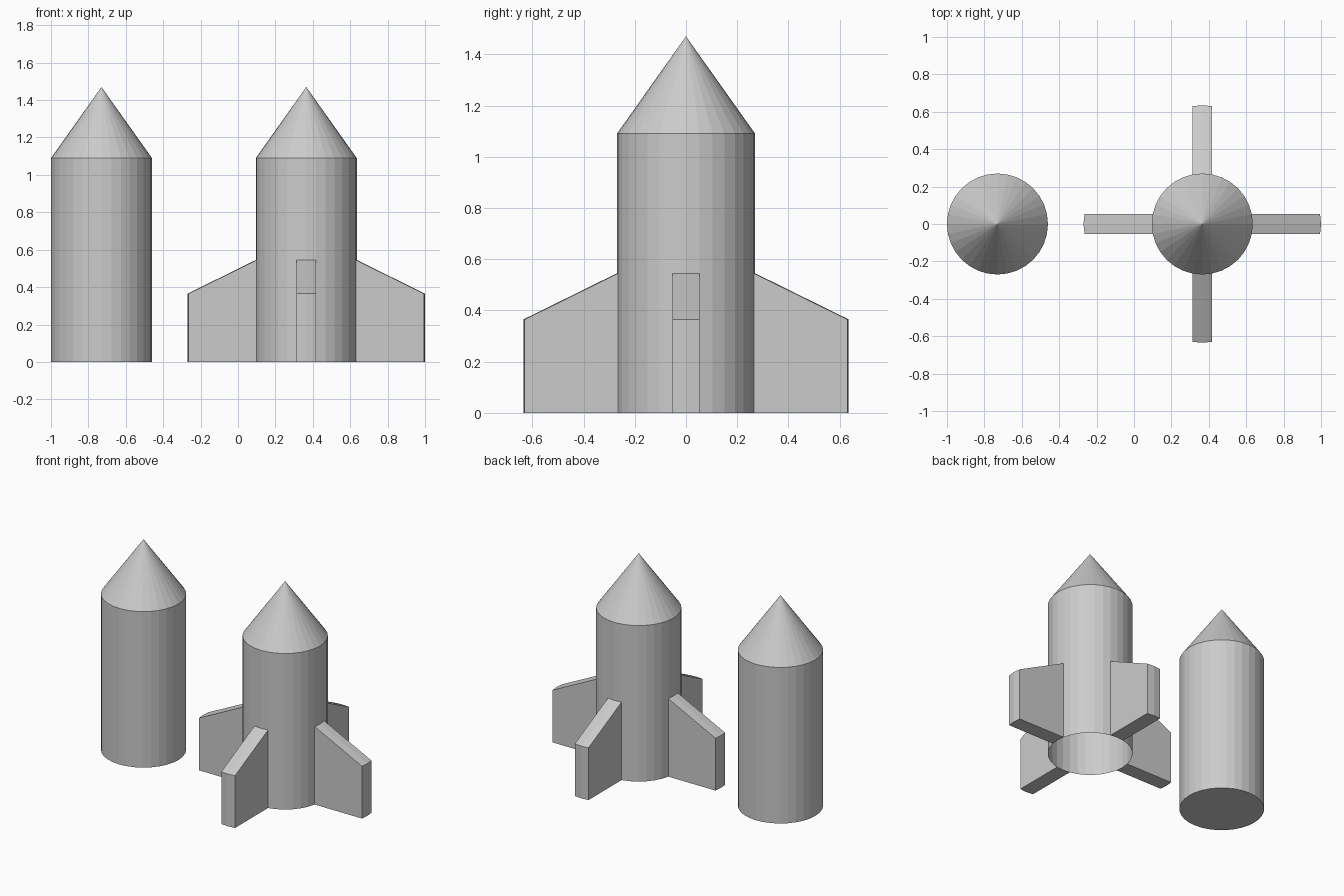
import bpy, bmesh, math
from mathutils import Matrix

if "Cube" in bpy.data.objects:
    bpy.data.objects.remove(bpy.data.objects["Cube"], do_unlink=True)

SIDES = 32
RADIUS, SHOULDER, TIP = 0.27, 1.09, 1.47
FIN_REACH, FIN_HALF = 0.635, 0.0525

grey = bpy.data.materials.new("light_grey")
grey.use_nodes = True
grey.diffuse_color = (0.6, 0.6, 0.6, 1)
grey.node_tree.nodes["Principled BSDF"].inputs["Base Color"].default_value = grey.diffuse_color


def add_object(name, bm, x):
    mesh = bpy.data.meshes.new(name)
    bm.to_mesh(mesh)
    bm.free()
    mesh.materials.append(grey)
    obj = bpy.data.objects.new(name, mesh)
    obj.location.x = x
    bpy.context.collection.objects.link(obj)


def add_rocket(name, x, closed):
    # Faceted tube, with or without a base disc
    def ring(bm, z):
        return [bm.verts.new((RADIUS * math.cos(a), RADIUS * math.sin(a), z))
                for a in (i * math.tau / SIDES for i in range(SIDES))]

    bm = bmesh.new()
    low, high = ring(bm, 0), ring(bm, SHOULDER)
    for i in range(SIDES):
        j = (i + 1) % SIDES
        bm.faces.new((low[i], low[j], high[j], high[i]))
    if closed:
        bm.faces.new(low[::-1])
    add_object(name + "_body", bm, x)

    # Pointed nose
    bm = bmesh.new()
    rim = ring(bm, SHOULDER)
    point = bm.verts.new((0, 0, TIP))
    for i in range(SIDES):
        bm.faces.new((rim[i], rim[(i + 1) % SIDES], point))
    add_object(name + "_nose", bm, x)


def add_fin(name, x, turn):
    # Three upright slices; the outer two are pulled in to follow the round facets
    bm = bmesh.new()
    inset = FIN_HALF * math.tan(math.pi / SIDES)
    slices = []
    for y in (-FIN_HALF, 0, FIN_HALF):
        dx = inset if y else 0
        outline = [(RADIUS, 0), (FIN_REACH, 0), (FIN_REACH, 0.365), (RADIUS, 0.545)]
        slices.append([bm.verts.new((r - dx, y, z)) for r, z in outline])
    bm.faces.new(slices[0])
    bm.faces.new(slices[-1][::-1])
    # Bottom, tip and sloping top; the root stays open against the body
    for a, b in zip(slices, slices[1:]):
        for k in range(3):
            bm.faces.new((a[k + 1], a[k], b[k], b[k + 1]))
    bmesh.ops.recalc_face_normals(bm, faces=bm.faces)
    bmesh.ops.rotate(bm, verts=bm.verts, cent=(0, 0, 0),
                     matrix=Matrix.Rotation(turn, 3, 'Z'))
    add_object(name, bm, x)


add_rocket("plain_rocket", -0.73, True)
add_rocket("finned_rocket", 0.365, False)
for i, side in enumerate(("left", "back", "right", "front")):
    add_fin(side + "_fin", 0.365, i * math.pi / 2)
